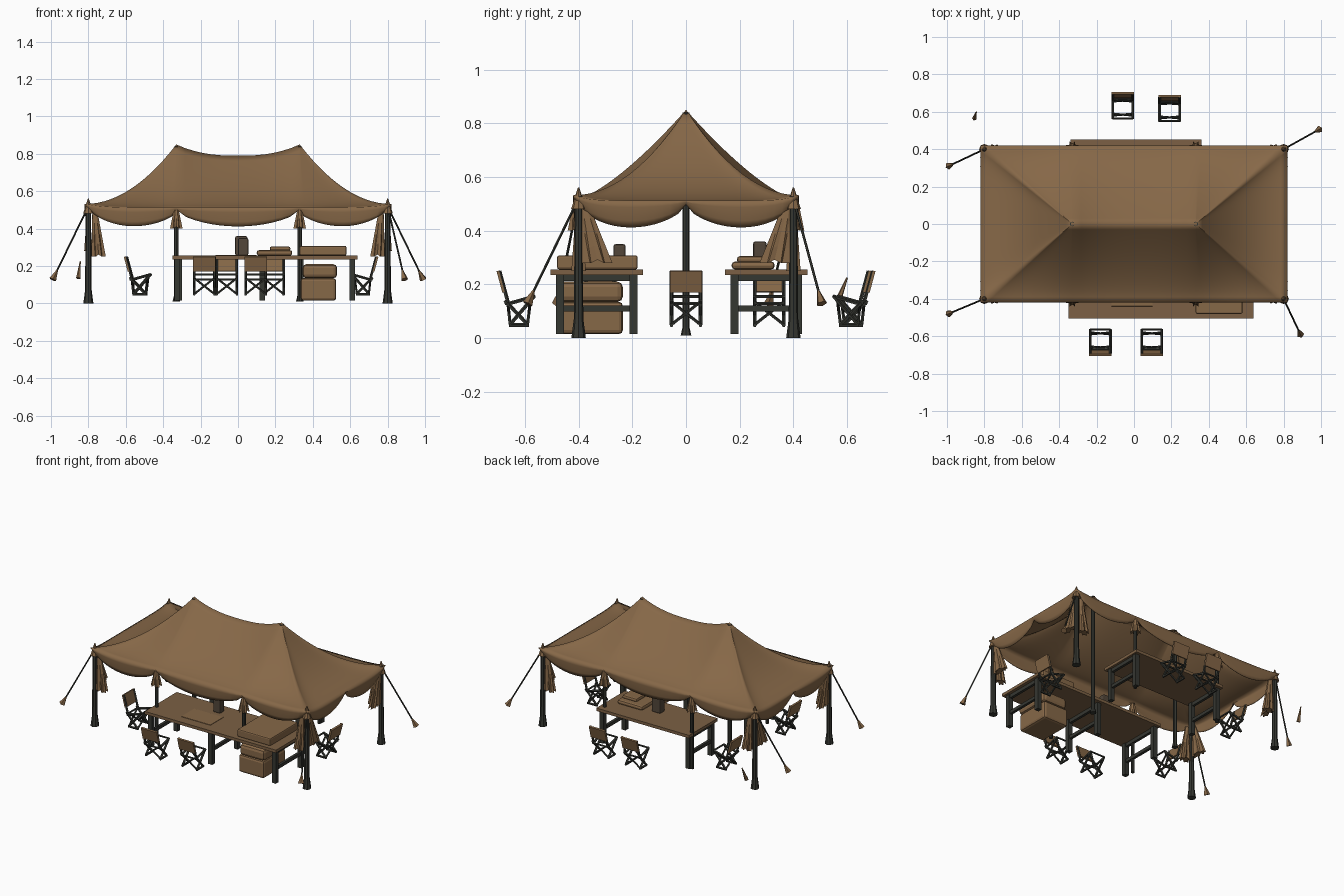
import bpy, bmesh, math
from mathutils import Vector, Matrix

if "Cube" in bpy.data.objects:
    bpy.data.objects.remove(bpy.data.objects["Cube"])


def material(name, rgb):
    m = bpy.data.materials.new(name)
    m.diffuse_color = (*rgb, 1)
    m.use_nodes = True
    m.node_tree.nodes["Principled BSDF"].inputs["Base Color"].default_value = m.diffuse_color
    return m


CANVAS = material("brown canvas", (0.24, 0.138, 0.064))
WOOD = material("table brown", (0.20, 0.118, 0.058))
DARK = material("dark metal", (0.036, 0.038, 0.031))
GEAR = material("dark gear brown", (0.085, 0.062, 0.042))


def finish(bm, name, mat, smooth=False, matrix=None):
    if matrix:
        bmesh.ops.transform(bm, matrix=matrix, verts=bm.verts)
    bmesh.ops.recalc_face_normals(bm, faces=bm.faces)
    me = bpy.data.meshes.new(name)
    bm.to_mesh(me)
    bm.free()
    me.materials.append(mat)
    for p in me.polygons:
        p.use_smooth = smooth
    ob = bpy.data.objects.new(name, me)
    bpy.context.collection.objects.link(ob)
    return ob


def rod(bm, a, b, r1, r2=None, n=6):
    a, b = Vector(a), Vector(b)
    d = b - a
    m = Matrix.Translation((a + b) / 2) @ d.to_track_quat('Z', 'Y').to_matrix().to_4x4()
    bmesh.ops.create_cone(bm, cap_ends=True, segments=n, radius1=r1,
                          radius2=r1 if r2 is None else r2, depth=d.length, matrix=m)


def box(bm, x0, x1, y0, y1, z0, z1, rot=Matrix()):
    m = Matrix.Translation(((x0 + x1) / 2, (y0 + y1) / 2, (z0 + z1) / 2)) @ rot
    bmesh.ops.create_cube(bm, size=1, matrix=m @ Matrix.Diagonal((x1 - x0, y1 - y0, z1 - z0, 1)))


# --- canopy: ridge sagging between two peaks, hips, scalloped valance ---
PX, EX, EY = 0.33, 0.82, 0.42
stops = [(-EX, -EY), (-PX, -EY), (PX, -EY), (EX, -EY), (EX, 0),
         (EX, EY), (PX, EY), (-PX, EY), (-EX, EY), (-EX, 0)]
SEG, RINGS, DROP = 14, 14, 4
bm = bmesh.new()
cols = []
for i, a in enumerate(stops):
    b = stops[(i + 1) % len(stops)]
    for k in range(SEG):
        s = k / SEG
        x, y = a[0] + (b[0] - a[0]) * s, a[1] + (b[1] - a[1]) * s
        rx = max(-PX, min(PX, x))
        top = Vector((rx, 0, 0.79 + 0.06 * abs(rx / PX) ** 2.5))
        corner = (abs(x) / EX) ** 8 * (abs(y) / EY) ** 8
        eave = Vector((x, y, 0.512 + 0.02 * corner))
        power = 1.4 + 0.6 * max(0, (abs(x) - PX) / (EX - PX))
        col = []
        for r in range(RINGS + 1):
            t = r / RINGS
            p = top.lerp(eave, t)
            p.z = eave.z + (top.z - eave.z) * (1 - t) ** power
            col.append(bm.verts.new(p))
        depth = 0.015 + 0.085 * math.sin(math.pi * s) ** 0.6
        for r in range(1, DROP + 1):
            q = r / DROP
            w = 1 - 0.02 * q * q
            col.append(bm.verts.new((x * w, y * w, eave.z - depth * q)))
        cols.append(col)
for i, c in enumerate(cols):
    d = cols[(i + 1) % len(cols)]
    for r in range(len(c) - 1):
        bm.faces.new((c[r], c[r + 1], d[r + 1], d[r]))
bmesh.ops.remove_doubles(bm, verts=bm.verts, dist=0.0005)
roof = finish(bm, "canopy", CANVAS, True)
sol = roof.modifiers.new("thickness", 'SOLIDIFY')
sol.thickness = 0.004


# --- hanging cloth: fluted, flaring downward ---
def drape(name, x, y, z0, z1, r0, r1, sx=1.0, sy=1.0, dx=0, dy=0):
    bm = bmesh.new()
    n, rows = 16, []
    for j in range(5):
        t = j / 4
        r = r0 + (r1 - r0) * t ** 0.8
        rows.append([bm.verts.new((
            x + dx * t + sx * r * (1 + (0.22 * t if k % 2 else -0.22 * t)) * math.cos(k * math.tau / n),
            y + dy * t + sy * r * (1 + (0.22 * t if k % 2 else -0.22 * t)) * math.sin(k * math.tau / n),
            z0 + (z1 - z0) * t + (0.012 * t if k % 4 == 0 else 0))) for k in range(n)])
    for u, v in zip(rows, rows[1:]):
        for k in range(n):
            bm.faces.new((u[k], v[k], v[(k + 1) % n], u[(k + 1) % n]))
    bm.faces.new(rows[0])
    bm.faces.new(rows[-1])
    finish(bm, name, CANVAS)


# --- corner poles, tied cloth and guy ropes ---
rope_ends = {(-1, -1): (-0.98, -0.475), (-1, 1): (-0.98, 0.315),
             (1, -1): (0.885, -0.58), (1, 1): (0.98, 0.50)}
for (sx, sy), (ex, ey) in rope_ends.items():
    cx, cy = 0.8 * sx, 0.4 * sy
    bm = bmesh.new()
    rod(bm, (cx, cy, 0.04), (cx, cy, 0.53), 0.018, 0.014, 8)
    rod(bm, (cx, cy, 0), (cx, cy, 0.07), 0.027, 0.018, 8)
    finish(bm, "corner_pole", DARK)
    bm = bmesh.new()
    rod(bm, (cx, cy, 0.48), (cx, cy, 0.56), 0.028, 0.003, 8)
    finish(bm, "corner_cap", CANVAS)
    drape("corner_cloth_long", cx - 0.035 * sx, cy, 0.49, 0.25, 0.014, 0.034, 1, 0.7, -0.02 * sx)
    drape("corner_cloth_side", cx, cy - 0.02 * sy, 0.50, 0.28, 0.016, 0.05, 0.4, 1, 0, -0.05 * sy)
    a, e = Vector((cx, cy, 0.52)), Vector((ex, ey, 0.15))
    bm = bmesh.new()
    rod(bm, a, e, 0.005, n=5)
    finish(bm, "guy_rope", DARK)
    bm = bmesh.new()
    d = (e - a).normalized()
    rod(bm, e - d * 0.03, e + d * 0.025, 0.005, 0.02, 5)
    finish(bm, "rope_peg", CANVAS)
bm = bmesh.new()
rod(bm, (-0.843, 0.60, 0.225), (-0.853, 0.565, 0.135), 0.003, 0.013, 5)
finish(bm, "loose_peg", CANVAS)

# --- peak poles and eave poles ---
for sx in (-1, 1):
    bm = bmesh.new()
    rod(bm, (PX * sx, 0, 0.01), (PX * sx, 0, 0.84), 0.013, n=8)
    rod(bm, (PX * sx, 0, 0.01), (PX * sx, 0, 0.04), 0.02, 0.013, 8)
    finish(bm, "peak_pole", DARK)
    for sy in (-1, 1):
        bm = bmesh.new()
        rod(bm, (PX * sx, 0.405 * sy, 0.01), (PX * sx, 0.405 * sy, 0.50), 0.012, n=8)
        finish(bm, "eave_pole", DARK)
        drape("eave_cloth", PX * sx, 0.407 * sy, 0.50, 0.40, 0.013, 0.03)


# --- tables ---
def table(name, x0, x1, y0, y1, leg_xs):
    bm = bmesh.new()
    box(bm, x0, x1, y0, y1, 0.236, 0.256)
    finish(bm, name + "_top", WOOD)
    bm = bmesh.new()
    ya, yb = y0 + 0.035, y1 - 0.035
    for x in leg_xs:
        for y in (ya, yb):
            box(bm, x - 0.015, x + 0.015, y - 0.015, y + 0.015, 0.015, 0.236)
        box(bm, x - 0.009, x + 0.009, ya, yb, 0.10, 0.122)
        box(bm, x - 0.009, x + 0.009, ya, yb, 0.212, 0.236)
    finish(bm, name + "_legs", DARK)


table("front_table", -0.35, 0.64, -0.505, -0.16, (-0.325, 0.13, 0.61))
table("back_table", -0.34, 0.36, 0.145, 0.452, (-0.315, 0.335))


# --- gear on and under the tables ---
def crate(name, dims, mat, bevel=0.008):
    bm = bmesh.new()
    box(bm, *dims)
    bmesh.ops.bevel(bm, geom=bm.edges[:], offset=bevel, segments=2, affect='EDGES', profile=0.5)
    finish(bm, name, mat)


crate("storage_chest", (0.335, 0.525, -0.475, -0.235, 0.015, 0.135), CANVAS, 0.015)
crate("storage_chest_lid", (0.345, 0.53, -0.48, -0.235, 0.135, 0.21), CANVAS, 0.02)
crate("long_case", (0.33, 0.58, -0.48, -0.18, 0.256, 0.308), CANVAS)
crate("bedroll", (0.10, 0.29, 0.17, 0.33, 0.256, 0.285), CANVAS, 0.012)
crate("bundle", (0.17, 0.28, 0.19, 0.29, 0.28, 0.305), CANVAS, 0.01)
crate("field_radio", (-0.015, 0.05, 0.25, 0.30, 0.256, 0.36), GEAR)
crate("lantern_box", (0.0, 0.055, -0.27, -0.225, 0.256, 0.35), GEAR)
crate("map_sheet", (-0.12, 0.1, -0.44, -0.3, 0.255, 0.259), CANVAS, 0.001)


# --- folding chairs (local: back at -y, facing +y) ---
def chair(x, y, angle):
    m = Matrix.Translation((x, y, 0)) @ Matrix.Rotation(math.radians(angle), 4, 'Z')
    bm = bmesh.new()
    for s in (-0.054, 0.054):
        for a, b in (((s, -0.035, 0.12), (s, -0.07, 0.25)),
                     ((s, -0.045, 0.125), (s, 0.062, 0.155)),
                     ((s, -0.05, 0.14), (s, 0.035, 0.05)),
                     ((s, 0.06, 0.155), (s, -0.03, 0.05)),
                     ((s, -0.035, 0.048), (s, 0.04, 0.048))):
            rod(bm, a, b, 0.0075, n=5)
        for yy in (-0.03, 0.035):
            rod(bm, (s, yy, 0.05), (-s, yy * 1.3, 0.135), 0.006, n=5)
    for yy, z in ((-0.045, 0.128), (0.06, 0.155)):
        rod(bm, (-0.054, yy, z), (0.054, yy, z), 0.006, n=5)
    finish(bm, "chair_frame", DARK, matrix=m)
    bm = bmesh.new()
    box(bm, -0.06, 0.06, -0.07, -0.058, 0.17, 0.252, Matrix.Rotation(math.radians(15), 4, 'X'))
    finish(bm, "chair_back", CANVAS, matrix=m)


for c in ((-0.18, -0.625, 0), (0.095, -0.625, 0), (-0.06, 0.625, 180), (0.19, 0.61, 180),
          (-0.53, -0.32, -90), (-0.525, 0.31, -90), (0.67, 0.0, 90)):
    chair(*c)
